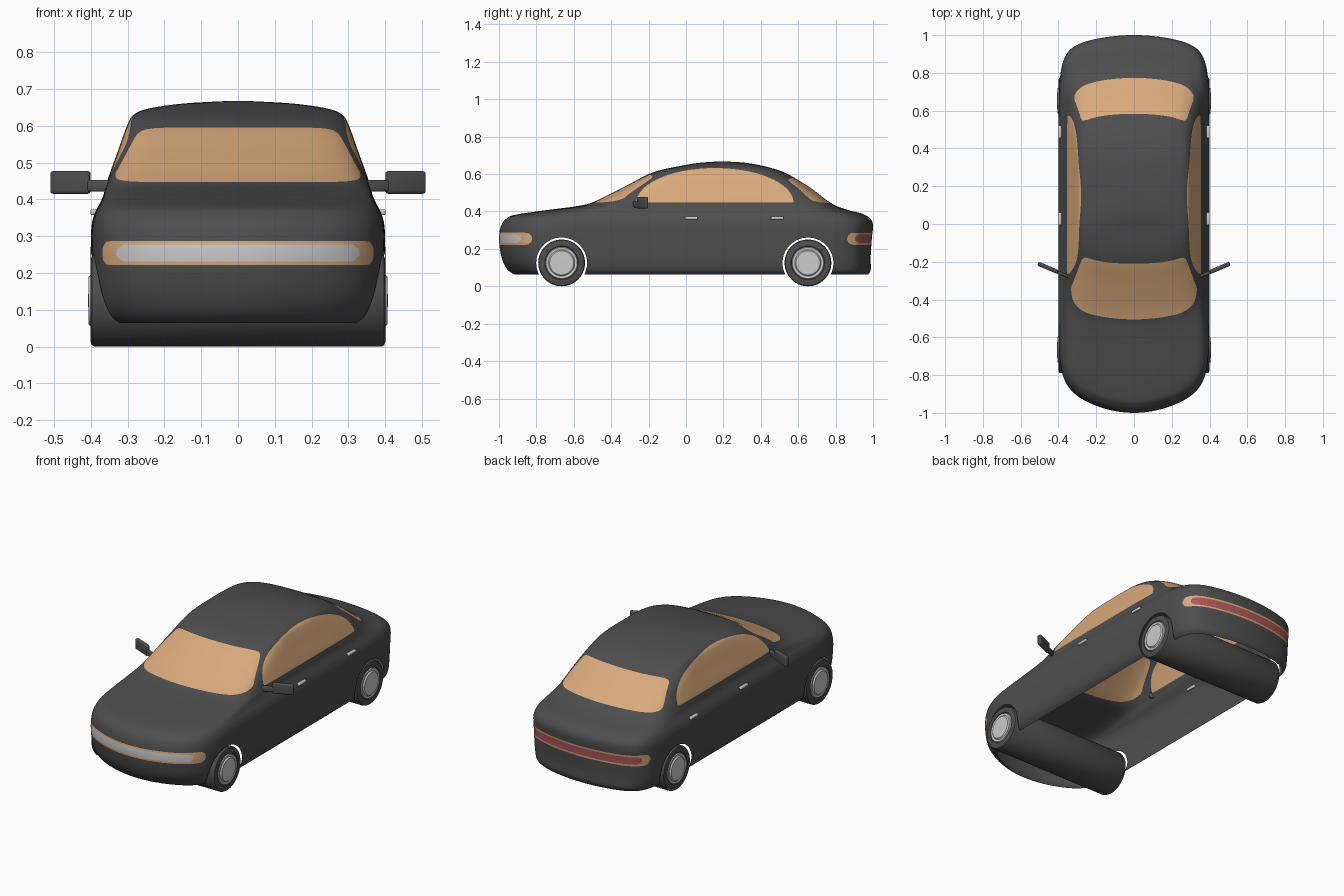
import bpy, bmesh, math
from mathutils import Matrix, Vector

if "Cube" in bpy.data.objects:
    bpy.data.objects.remove(bpy.data.objects["Cube"])


def material(name, rgb):
    m = bpy.data.materials.new(name)
    m.diffuse_color = (*rgb, 1)
    m.use_nodes = True
    m.node_tree.nodes["Principled BSDF"].inputs["Base Color"].default_value = m.diffuse_color
    return m


DARK = material("dark_paint", (0.075, 0.075, 0.075))
TAN = material("tan_glass", (0.69, 0.40, 0.20))
RED = material("red_lens", (0.42, 0.10, 0.10))


def finish(name, bm, mat=None, angle=35):
    me = bpy.data.meshes.new(name)
    bm.to_mesh(me)
    bm.free()
    me.shade_smooth()
    me.set_sharp_from_angle(angle=math.radians(angle))
    if mat:
        me.materials.append(mat)
    ob = bpy.data.objects.new(name, me)
    bpy.context.collection.objects.link(ob)
    return ob


# Body rings from sill to roof:
# z front, z side, z rear, y front, y rear, half width, squareness, front bow, rear bow
RINGS = [
    (.064, .064, .064, -.920, .975, .366, 10, .14, .08),
    (.090, .090, .090, -.955, .988, .386, 10, .15, .08),
    (.150, .150, .150, -.985, .987, .398, 10, .15, .08),
    (.250, .250, .250, -1.00, .993, .400, 10, .15, .08),
    (.320, .325, .325, -.990, 1.00, .398, 10, .15, .08),
    (.360, .362, .362, -.962, .985, .389, 10, .15, .08),
    (.382, .390, .387, -.915, .945, .375, 10, .15, .08),
    (.406, .410, .404, -.755, .880, .366, 10, .13, .08),
    (.429, .432, .425, -.580, .815, .360, 9, .08, .07),
    (.453, .466, .455, -.490, .760, .350, 9, .06, .06),
    (.532, .532, .530, -.330, .660, .326, 8, .05, .05),
    (.596, .596, .594, -.208, .555, .303, 6, .03, .03),
    (.624, .628, .622, -.125, .490, .285, 5, .02, .02),
    (.645, .646, .644, -.020, .410, .245, 4, .01, .01),
    (.660, .660, .660, .070, .320, .150, 3, 0, 0),
    (.667, .667, .667, .170, .220, .030, 2, 0, 0),
]


def spline(rows, steps):
    """Catmull-Rom through rows of numbers."""
    out = []
    for i in range(len(rows) - 1):
        p0, p1 = rows[max(i - 1, 0)], rows[i]
        p2, p3 = rows[i + 1], rows[min(i + 2, len(rows) - 1)]
        for k in range(steps):
            t = k / steps
            out.append([b + .5 * t * (c - a + t * (2*a - 5*b + 4*c - d + t * (3*(b - c) + d - a)))
                        for a, b, c, d in zip(p0, p1, p2, p3)])
    return out + [list(rows[-1])]


def square_path(nx, ny):
    """Counter-clockwise square perimeter, denser near the corners."""
    pts = []
    for side in range(4):
        n = ny if side % 2 else nx
        for k in range(n):
            s = 2 * k / n - 1
            s = .5 * s + .5 * math.sin(math.pi / 2 * s)
            pts.append([(s, -1), (1, s), (-s, 1), (-1, -s)][side])
    return pts


def ring_point(row, a, b):
    zf, zs, zr, yf, yr, w, n, bf, br = row
    k = (abs(a) ** n + abs(b) ** n) ** (-1 / n)
    a, b = a * k, b * k
    y = (yf + yr) / 2 + b * (yr - yf) / 2
    y += (bf if b < 0 else -br) * a * a * abs(b)
    z = zs + ((zf if b < 0 else zr) - zs) * b * b
    return Vector((a * w, y, z))


body = bmesh.new()
path = square_path(32, 52)
loops = [[body.verts.new(ring_point(r, a, b)) for a, b in path] for r in spline(RINGS, 6)]
for lo, hi in zip(loops, loops[1:]):
    for j in range(len(path)):
        k = (j + 1) % len(path)
        body.faces.new((lo[j], lo[k], hi[k], hi[j]))
body.faces.new(loops[-1])


# Trim a region out of the shell along the line where field(co) = 0
def trim(field, index):
    val = {v: field(v.co) for v in body.verts}
    cuts = []
    for e in list(body.edges):
        a, b = e.verts
        if val[a] * val[b] < 0:
            cuts.append(bmesh.utils.edge_split(e, a, val[a] / (val[a] - val[b]))[1])
    bmesh.ops.connect_verts(body, verts=cuts)
    for f in body.faces:
        if field(f.calc_center_median()) < 0:
            f.material_index = index


def screen(sign, zmid, zhalf, w_low, w_high):
    def field(c):
        if c.y * sign < 0.1:
            return 1
        v = (c.z - zmid) / zhalf
        u = c.x / ((w_low + w_high) / 2 + (w_high - w_low) / 2 * max(-1.5, min(1.5, v)))
        return (u ** 10 + v ** 10) ** .1 - 1
    return field


def side_glass(c):
    if abs(c.x) < .2:
        return 1
    return max((.447 - c.z) * 5, math.hypot((c.y - .155) / .42, (c.z - .447) / .185) - 1)


def band(sign, y_end, z, r):
    return lambda c: math.hypot(max(0, y_end - c.y * sign), c.z - z) - r


WHEELS = {"front": -.665, "rear": .652}
REGIONS = [
    ("windshield", TAN, screen(-1, .521, .074, .345, .266)),
    ("rear_window", TAN, screen(1, .512, .066, .325, .272)),
    ("side_windows", TAN, side_glass),
    ("headlight_surround", TAN, band(-1, .855, .254, .0325)),
    ("headlight_strip", None, band(-1, .905, .254, .023)),
    ("taillight_surround", TAN, band(1, .893, .254, .032)),
    ("taillight_strip", RED, band(1, .925, .254, .022)),
]
for i, (_, _, field) in enumerate(REGIONS):
    trim(field, i + 1)
for y in WHEELS.values():
    trim(lambda c: math.hypot(c.y - y, c.z - .125) - .136, 99)

# Split the shell into named parts; wheel arch faces are dropped
for i, (name, mat) in enumerate([("body_shell", DARK)] + [r[:2] for r in REGIONS]):
    part = body.copy()
    bmesh.ops.delete(part, geom=[f for f in part.faces if f.material_index != i], context='FACES')
    for f in part.faces:
        f.material_index = 0
    finish(name, part, mat, 60)
body.free()


# Lathe a (radius, x) profile around the axle
def lathe(name, profile, y, mat=None):
    bm = bmesh.new()
    vs = [bm.verts.new((x, y, .125 + r)) for r, x in profile]
    es = [bm.edges.new(p) for p in zip(vs, vs[1:])]
    bmesh.ops.spin(bm, geom=vs + es, cent=(0, y, .125), axis=(1, 0, 0),
                   angle=2 * math.pi, steps=56)
    bmesh.ops.remove_doubles(bm, verts=bm.verts, dist=1e-5)
    bmesh.ops.recalc_face_normals(bm, faces=bm.faces)
    finish(name, bm, mat)


def block(name, center, size, turn=0, bevel=.005, mat=None):
    bm = bmesh.new()
    bmesh.ops.create_cube(bm, size=1, matrix=Matrix.Translation(center)
                          @ Matrix.Rotation(turn, 4, 'Z') @ Matrix.Diagonal((*size, 1)))
    bmesh.ops.bevel(bm, geom=bm.edges[:], offset=bevel, segments=3, profile=.5, affect='EDGES')
    finish(name, bm, mat)


# Wheels: each axle is one full-width roller with a hub at both ends
half = [(0, .392), (.085, .394), (.090, .400), (.112, .400), (.121, .397), (.125, .390)]
for end, y in WHEELS.items():
    lathe(end + "_tire_roller", half + [(r, -x) for r, x in reversed(half)], y, DARK)
    for side, s in (("right", 1), ("left", -1)):
        hub = [(0, .407), (.064, .406), (.068, .403), (.070, .399), (.083, .401), (.087, .394)]
        lathe(f"{end}_{side}_hub", [(r, x * s) for r, x in hub], y)

# Door handles and mirrors on both sides
for side, s in (("right", 1), ("left", -1)):
    for end, y in (("front", .028), ("rear", .488)):
        block(f"{end}_{side}_door_handle", (s * .392, y, .365), (.018, .068, .016))
    turn = s * math.radians(23)
    block(side + "_mirror_head", (s * .455, -.232, .446), (.115, .022, .062), turn, .008, DARK)
    block(side + "_mirror_arm", (s * .385, -.262, .437), (.085, .018, .032), turn, .006, DARK)
